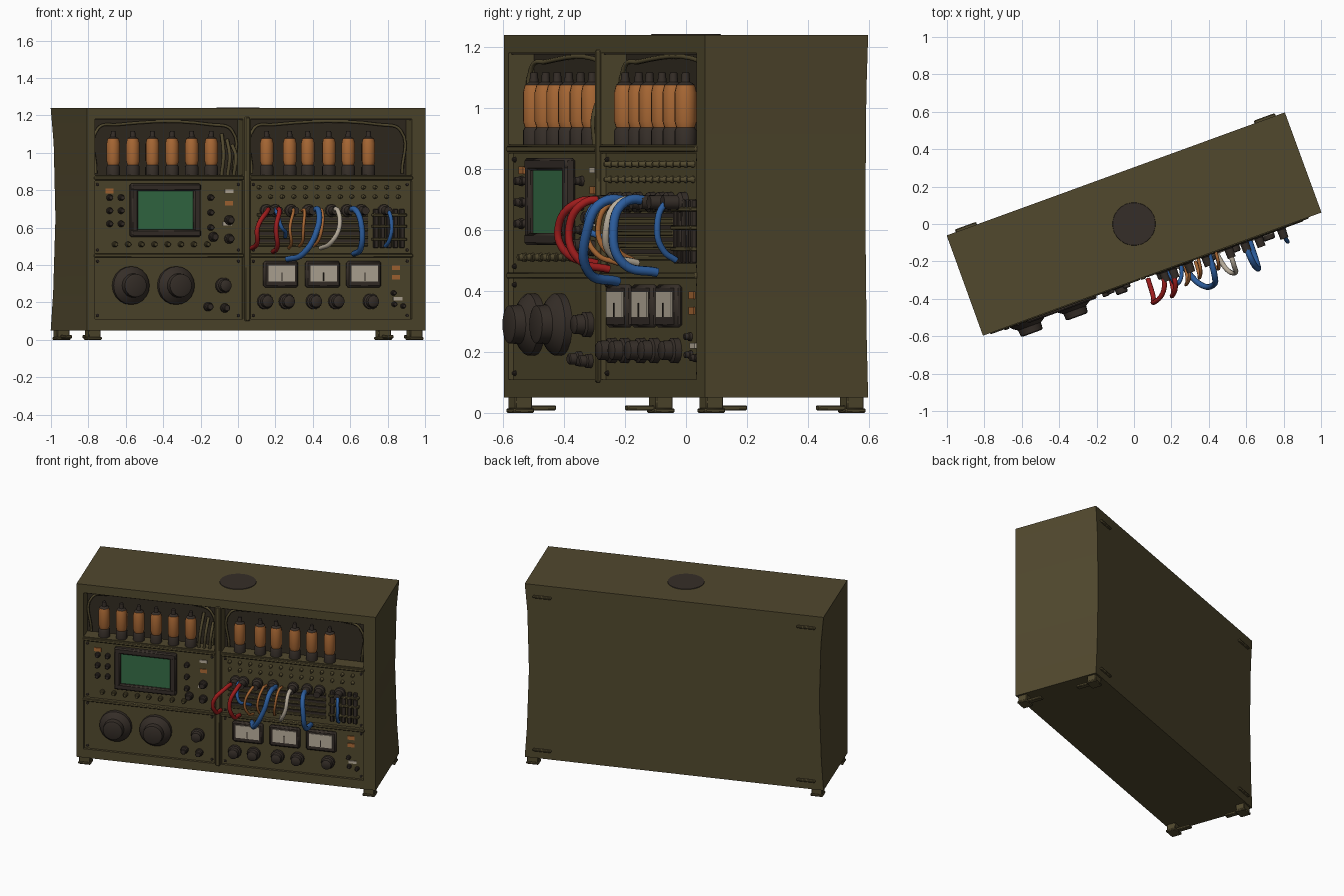
import bpy, bmesh, math
from mathutils import Matrix, Vector

cube = bpy.data.objects.get("Cube")
if cube:
    bpy.data.objects.remove(cube)


def material(name, rgb):
    m = bpy.data.materials.new(name)
    m.use_nodes = True
    m.diffuse_color = (*rgb, 1)
    bsdf = m.node_tree.nodes["Principled BSDF"]
    bsdf.inputs["Base Color"].default_value = (*rgb, 1)
    bsdf.inputs["Roughness"].default_value = 0.7
    return m


OLIVE = material("olive paint", (0.082, 0.065, 0.027))
DARK = material("dark bakelite", (0.036, 0.027, 0.021))
AMBER = material("amber glass", (0.40, 0.14, 0.035))
GREEN = material("screen green", (0.035, 0.15, 0.06))
RED = material("red wire", (0.35, 0.012, 0.012))
BLUE = material("blue wire", (0.025, 0.11, 0.34))
CREAM = material("cream dial", (0.48, 0.42, 0.33))
BROWN = material("brown shadow board", (0.032, 0.024, 0.015))
parts = []
FACE, PANEL, BAY = -0.285, -0.268, -0.19   # depths of frame, panels and tube bays


def add(name, bm, mats, smooth=True):
    bmesh.ops.recalc_face_normals(bm, faces=bm.faces)
    me = bpy.data.meshes.new(name)
    bm.to_mesh(me)
    bm.free()
    ob = bpy.data.objects.new(name, me)
    bpy.context.collection.objects.link(ob)
    for m in mats:
        me.materials.append(m)
    if smooth:
        me.shade_smooth()
        me.set_sharp_from_angle(angle=math.radians(40))
    parts.append(ob)
    return ob


def boxes(name, mat, spans, bevel=0.0):
    """Each span is u0, u1, v0, v1, z0, z1."""
    bm = bmesh.new()
    for u0, u1, v0, v1, z0, z1 in spans:
        m = Matrix.Translation(((u0 + u1) / 2, (v0 + v1) / 2, (z0 + z1) / 2))
        bmesh.ops.create_cube(bm, size=1, matrix=m @ Matrix.Diagonal((u1 - u0, v1 - v0, z1 - z0, 1)))
    if bevel:
        bmesh.ops.bevel(bm, geom=bm.edges[:], offset=bevel, segments=1, affect='EDGES')
    return add(name, bm, [mat], bevel > 0)


def plates(name, mat, spots, w, h, out=0.006):
    return boxes(name, mat, [(u - w / 2, u + w / 2, PANEL - out, PANEL + 0.002, z - h / 2, z + h / 2)
                             for u, z in spots])


def turned(name, mats, centres, profile, upright=False, sides=16):
    """Lathe a profile of (radius, height, material index) at every centre."""
    bm = bmesh.new()
    for c in centres:
        rings = []
        for r, h, _ in profile:
            ring = []
            for i in range(sides):
                a = math.tau * i / sides
                p = (r * math.cos(a), r * math.sin(a), h) if upright else (r * math.cos(a), -h, r * math.sin(a))
                ring.append(bm.verts.new(Vector(c) + Vector(p)))
            rings.append(ring)
        for k in range(len(rings) - 1):
            for i in range(sides):
                j = (i + 1) % sides
                f = bm.faces.new((rings[k][i], rings[k][j], rings[k + 1][j], rings[k + 1][i]))
                f.material_index = profile[k][2]
        for ring, p in ((rings[0], profile[0]), (rings[-1], profile[-1])):
            bm.faces.new(ring).material_index = p[2]
    return add(name, bm, mats)


def knobs(name, spots, r, depth, mat=DARK, sides=14):
    prof = [(r, 0, 0), (r, depth * 0.35, 0), (r * 0.8, depth * 0.45, 0),
            (r * 0.75, depth * 0.92, 0), (r * 0.6, depth, 0)]
    return turned(name, [mat], [(u, PANEL, z) for u, z in spots], prof, sides=sides)


def tube_path(name, mat, points, r):
    cu = bpy.data.curves.new(name, 'CURVE')
    cu.dimensions = '3D'
    cu.bevel_depth, cu.bevel_resolution, cu.resolution_u, cu.use_fill_caps = r, 2, 6, True
    sp = cu.splines.new('BEZIER')
    sp.bezier_points.add(len(points) - 1)
    for b, p in zip(sp.bezier_points, points):
        b.co = p
        b.handle_left_type = b.handle_right_type = 'AUTO'
    cu.materials.append(mat)
    ob = bpy.data.objects.new(name, cu)
    bpy.context.collection.objects.link(ob)
    parts.append(ob)


# Cabinet: lofted box whose rear corners pinch in at mid height
bm = bmesh.new()
rings = []
for z, back in ((0.05, 0.962), (0.25, 0.948), (0.65, 0.935), (1.05, 0.945), (1.238, 0.962)):
    rings.append([bm.verts.new(p) for p in ((-0.963, FACE, z), (0.963, FACE, z),
                                            (back, 0.285, z), (-back, 0.285, z))])
for a, b in zip(rings, rings[1:]):
    for i in range(4):
        bm.faces.new((a[i], a[(i + 1) % 4], b[(i + 1) % 4], b[i]))
bm.faces.new(rings[0])
bm.faces.new(rings[-1])
sharp = [e for e in bm.edges if e.calc_face_angle(0) > 0.6]
bmesh.ops.bevel(bm, geom=sharp, offset=0.012, segments=2, affect='EDGES', profile=0.5)
cabinet = add("cabinet", bm, [OLIVE])

# Recesses: two tube bays and four control panels
LEFT, RIGHT = (-0.917, -0.075), (-0.03, 0.885)
cuts = []
for u0, u1 in (LEFT, RIGHT):
    cuts += [(u0, u1, -0.4, BAY, 0.88, 1.18), (u0, u1, -0.4, PANEL, 0.46, 0.85), (u0, u1, -0.4, PANEL, 0.11, 0.44)]
cutter = boxes("recess_cutter", OLIVE, cuts)
cutter.hide_render = True
mod = cabinet.modifiers.new("recess", 'BOOLEAN')
mod.object, mod.solver = cutter, 'EXACT'
cut_mesh = bpy.data.meshes.new_from_object(cabinet.evaluated_get(bpy.context.evaluated_depsgraph_get()))
cabinet.modifiers.clear()
cabinet.data = cut_mesh
cut_mesh.set_sharp_from_angle(angle=math.radians(40))
parts.remove(cutter)
bpy.data.objects.remove(cutter)

# Bay linings, raised panel rims and top vent
boxes("bay_back", BROWN, [(u0, u1, BAY - 0.006, BAY + 0.002, 0.88, 1.18) for u0, u1 in (LEFT, RIGHT)])
boxes("bay_ceiling", BROWN, [(u0, u1, -0.275, BAY, 1.174, 1.182) for u0, u1 in (LEFT, RIGHT)])
boxes("frame_trim", OLIVE, [(u0 - 0.005, u1 + 0.005, -0.292, -0.26, z - 0.01, z + 0.01)
                            for u0, u1 in (LEFT, RIGHT) for z in (0.45, 0.865)], 0.004)
boxes("centre_post", OLIVE, [(-0.068, -0.037, -0.295, -0.26, 0.1, 1.19)], 0.005)
turned("top_vent", [DARK], [(0, 0, 1.236)], [(0.116, 0, 0), (0.114, 0.005, 0)], True, 24)

# Vacuum tubes
left_u = [-0.797 + 0.1115 * i for i in range(6)]
right_u = [0.076, 0.207, 0.31, 0.43, 0.54, 0.655]
profile = [(0.036, 0, 0), (0.036, 0.045, 0), (0.03, 0.055, 1), (0.036, 0.075, 1), (0.036, 0.17, 1),
           (0.03, 0.195, 0), (0.015, 0.205, 0), (0.012, 0.235, 0)]
turned("vacuum_tubes", [DARK, AMBER], [(u, -0.24, 0.88) for u in left_u + right_u], profile, True)
for n, (u0, u1) in enumerate((LEFT, RIGHT)):
    tube_path(f"bay_pipe_{n}", OLIVE, [(u0 + 0.03, -0.215, 0.89), (u0 + 0.04, -0.22, 1.13), (u0 + 0.15, -0.21, 1.15),
                                       (u1 - 0.15, -0.21, 1.15), (u1 - 0.04, -0.22, 1.12), (u1 - 0.03, -0.215, 0.89)], 0.008)
for i in range(3):
    tube_path(f"side_pipe_{i}", OLIVE, [(-0.185 + 0.035 * i, -0.25, 0.88), (-0.175 + 0.035 * i, -0.255, 0.98),
                                        (-0.165 + 0.03 * i, -0.2, 1.1 - 0.03 * i)], 0.01)

# Scope: bezel of four bars around a screen
u0, u1, z0, z1, t = -0.717, -0.32, 0.55, 0.835, 0.04
boxes("scope_bezel", DARK, [(u0, u1, -0.305, PANEL, z0, z0 + t), (u0, u1, -0.305, PANEL, z1 - t, z1),
                            (u0, u0 + t, -0.304, PANEL, z0, z1), (u1 - t, u1, -0.304, PANEL, z0, z1)], 0.008)
boxes("scope_screen", GREEN, [(u0 + 0.03, u1 - 0.03, -0.287, PANEL, z0 + 0.03, z1 - 0.03)], 0.006)

# Tuning knobs and panel controls
tuning = [(0.102, 0, 0), (0.102, 0.025, 0), (0.088, 0.04, 0), (0.065, 0.055, 0), (0.062, 0.09, 0), (0.05, 0.095, 0)]
turned("tuning_knobs", [DARK], [(u, PANEL, 0.29) for u in (-0.712, -0.455)], tuning, sides=20)
knobs("volume_knob", [(-0.185, 0.29)], 0.042, 0.06)
knobs("trim_knobs", [(-0.27, 0.177), (-0.175, 0.17)], 0.024, 0.045)
knobs("selector_knobs", [((x - 0.1) / 0.94, 0.205) for x in (0.15, 0.265, 0.41, 0.53, 0.715)], 0.042, 0.06)
knobs("scope_side_knobs", [(u, z) for u in (-0.83, -0.765) for z in (0.62, 0.69, 0.76)]
      + [(-0.255, z) for z in (0.6, 0.68, 0.76)], 0.017, 0.03)
knobs("scope_row_knobs", [(-0.8 + 0.075 * i, 0.51) for i in range(8)], 0.015, 0.028, OLIVE)
knobs("gain_knobs", [(-0.24, 0.55), (-0.15, 0.54), (-0.15, 0.64)], 0.026, 0.04)
knobs("side_switches", [(0.79, 0.19), (0.785, 0.25), (0.84, 0.18)], 0.014, 0.025)
plates("amber_labels", AMBER, [(-0.83, 0.795), (-0.15, 0.73), (0.8, 0.385), (0.8, 0.335)], 0.045, 0.025)
plates("cream_labels", CREAM, [(-0.15, 0.795), (-0.16, 0.62), (0.81, 0.22)], 0.05, 0.018)
corners = [(u + s * 0.02, z) for pair in (LEFT, RIGHT) for u, s in zip(pair, (1, -1)) for z in (0.13, 0.42, 0.48, 0.83)]
knobs("panel_screws", corners, 0.009, 0.01, DARK, 8)

# Meters
meter_u = [0.14, 0.378, 0.612]
boxes("meter_cases", DARK, [(u - 0.098, u + 0.098, -0.297, PANEL, 0.28, 0.42) for u in meter_u], 0.01)
boxes("meter_faces", CREAM, [(u - 0.075, u + 0.075, -0.302, -0.29, 0.312, 0.398) for u in meter_u])
boxes("meter_needles", DARK, [(u - 0.003, u + 0.003, -0.305, -0.3, 0.315, 0.36) for u in meter_u])

# Patch bay: terminals, dark sockets and strips
knobs("terminals", [(0.02 + 0.066 * i, z) for i in range(13) for z in (0.765, 0.815)], 0.011, 0.025, OLIVE, 8)
socket_u = [0.06, 0.11, 0.2, 0.3, 0.43, 0.52, 0.6, 0.73]
turned("sockets", [DARK], [(u, PANEL, 0.69) for u in socket_u],
       [(0.034, 0, 0), (0.034, 0.02, 0), (0.024, 0.03, 0), (0.022, 0.08, 0)], sides=12)
boxes("patch_strips", OLIVE, [(0.01, 0.64, -0.28, PANEL, z, z + 0.016) for z in (0.5, 0.54, 0.58, 0.62, 0.66)], 0.003)
plates("patch_gaps", DARK, [(0.33, z) for z in (0.528, 0.568, 0.608, 0.648)], 0.62, 0.014)
boxes("relay_block", DARK, [(0.67 + 0.037 * i, 0.695 + 0.037 * i, -0.29, PANEL, 0.49, 0.7) for i in range(5)], 0.004)
boxes("relay_rails", OLIVE, [(0.66, 0.855, -0.296, PANEL, z, z + 0.014) for z in (0.53, 0.6, 0.66)], 0.003)

# Patch wires: start u, middle u, end u, end height, reach, radius
wires = [(RED, 0.06, -0.045, -0.03, 0.49, 0.43, 0.013), (RED, 0.11, 0.06, 0.09, 0.47, 0.43, 0.013),
         (BLUE, 0.08, 0.11, 0.16, 0.55, 0.38, 0.011), (AMBER, 0.2, 0.15, 0.18, 0.49, 0.4, 0.009),
         (AMBER, 0.26, 0.23, 0.24, 0.5, 0.39, 0.009), (BLUE, 0.32, 0.29, 0.17, 0.43, 0.45, 0.016),
         (CREAM, 0.43, 0.42, 0.36, 0.49, 0.43, 0.013), (AMBER, 0.36, 0.34, 0.32, 0.5, 0.38, 0.009),
         (BLUE, 0.52, 0.54, 0.55, 0.46, 0.45, 0.016), (BLUE, 0.73, 0.74, 0.73, 0.5, 0.37, 0.011)]
for n, (mat, a, m, b, z, reach, r) in enumerate(wires):
    tube_path(f"patch_wire_{n}", mat, [(a, -0.29, 0.69), (a * 0.7 + m * 0.3, -reach * 0.9, 0.69),
                                       (m, -reach, 0.6), (b * 0.6 + m * 0.4, -reach * 0.93, z + 0.03), (b, -0.3, z)], r)

# Feet with inward toes, and rear hinge latches
for sv, end in ((-1, "front"), (1, "rear")):
    for su, side in ((-1, "right"), (1, "left")):
        u, v = su * 0.915, sv * 0.245
        spans = [(u - 0.035, u + 0.035, v - 0.03, v + 0.03, 0.012, 0.06), (u - 0.04, u + 0.04, v - 0.035, v + 0.035, 0, 0.015)]
        toe = sorted((v, v - sv * 0.12))
        spans.append((u - 0.018, u + 0.018, toe[0], toe[1], 0.008, 0.025))
        boxes(f"{end}_{side}_foot", OLIVE, spans, 0.004)
boxes("rear_latches", OLIVE, [(s * 0.85 - 0.06, s * 0.85 + 0.06, 0.27, 0.3, z, z + 0.016)
                              for s in (-1, 1) for z in (0.1, 1.15)], 0.005)

# Turn the whole set on its stand
turn = Matrix.Rotation(math.radians(20), 4, 'Z')
for ob in parts:
    ob.data.transform(turn)
